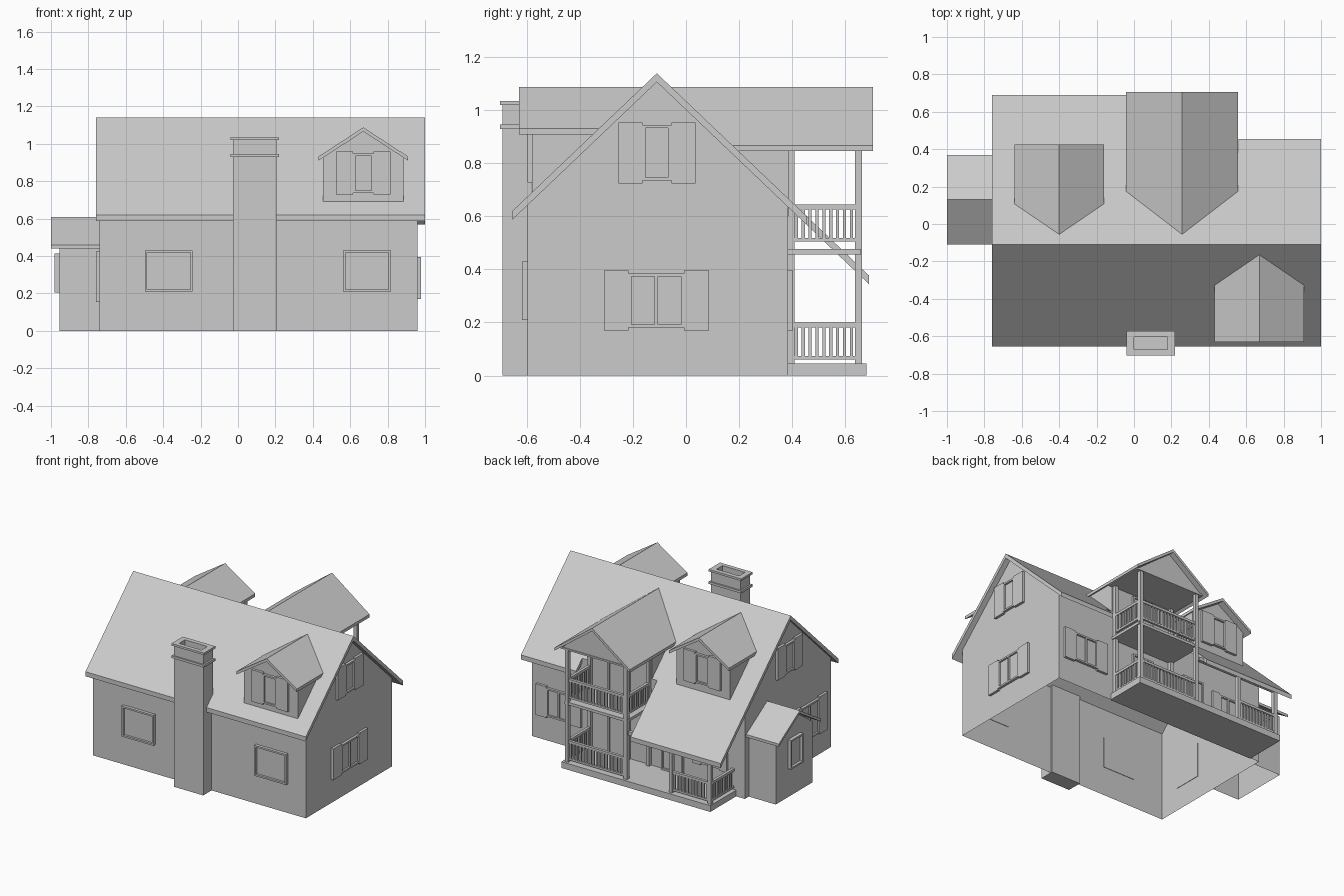
import bpy, bmesh
from math import radians, hypot, atan2
from mathutils import Matrix, Vector

if "Cube" in bpy.data.objects:
    bpy.data.objects.remove(bpy.data.objects["Cube"])

RIDGE_Y, RIDGE_Z, SLOPE = -0.11, 1.14, 0.953


def finish(name, bm, recalc=True):
    if recalc:
        bmesh.ops.recalc_face_normals(bm, faces=bm.faces)
    me = bpy.data.meshes.new(name)
    bm.to_mesh(me)
    bm.free()
    ob = bpy.data.objects.new(name, me)
    bpy.context.collection.objects.link(ob)
    return ob


def add_box(bm, x0, x1, y0, y1, z0, z1):
    m = Matrix.Translation(((x0 + x1) / 2, (y0 + y1) / 2, (z0 + z1) / 2))
    m = m @ Matrix.Diagonal((x1 - x0, y1 - y0, z1 - z0, 1))
    bmesh.ops.create_cube(bm, size=1, matrix=m)


def boxes(name, *dims):
    bm = bmesh.new()
    for d in dims:
        add_box(bm, *d)
    return finish(name, bm)


def prism(name, polys, offset, open_bottom=False):
    """Extrude each polygon along offset into a closed solid."""
    bm = bmesh.new()
    for pts in polys:
        f = bm.faces.new([bm.verts.new(p) for p in pts])
        r = bmesh.ops.extrude_face_region(bm, geom=[f], use_keep_orig=True)
        vs = [g for g in r["geom"] if isinstance(g, bmesh.types.BMVert)]
        bmesh.ops.translate(bm, verts=vs, vec=offset)
    if open_bottom:
        low = [f for f in bm.faces if all(v.co.z < 1e-4 for v in f.verts)]
        bmesh.ops.delete(bm, geom=low, context="FACES")
    return finish(name, bm)


def roof_z(y):
    return RIDGE_Z - SLOPE * abs(y - RIDGE_Y)


def roof_dist(z):
    return (RIDGE_Z - z) / SLOPE


def dormer(name, xc, half, zr, ze, y_end, wall_half, y_wall, z_base):
    """Gabled roof running into the main slope, with a wall underneath."""
    s = 1 if y_end > RIDGE_Y else -1
    yr, ye = (RIDGE_Y + s * roof_dist(z) for z in (zr, ze))
    halves = [[(xc, y_end, zr), (xc + d * half, y_end, ze),
               (xc + d * half, ye, ze), (xc, yr, zr)] for d in (-1, 1)]
    prism(name + "_roof", halves, (0, 0, -0.022))
    zt = zr - 0.02 - (zr - ze) / half * wall_half
    yt = RIDGE_Y + s * roof_dist(zt)
    bm = bmesh.new()
    V = lambda x, y, z: bm.verts.new((x, y, z))
    a, b = V(xc - wall_half, y_wall, z_base), V(xc + wall_half, y_wall, z_base)
    c, d = V(xc + wall_half, y_wall, zt), V(xc - wall_half, y_wall, zt)
    bm.faces.new((a, b, c, V(xc, y_wall, zr - 0.02), d))
    bm.faces.new((b, V(xc + wall_half, yt, zt), c))
    bm.faces.new((a, d, V(xc - wall_half, yt, zt)))
    finish(name + "_walls", bm)


def window(name, loc, rot, w, h, panes=1, shutter=0.0, depth=0.018):
    """Framed window or door; local -y points outwards, loc is its centre."""
    bm = bmesh.new()
    t = 0.012
    add_box(bm, -w / 2, w / 2, -0.006, 0.003, -h / 2, h / 2)
    for s in (-1, 1):
        x, z = s * (w / 2 - t / 2), s * (h / 2 - t / 2)
        add_box(bm, x - t / 2, x + t / 2, -depth, 0, -h / 2, h / 2)
        add_box(bm, -w / 2, w / 2, -depth, 0, z - t / 2, z + t / 2)
        if shutter:
            x = s * (w / 2 + shutter / 2)
            add_box(bm, x - shutter / 2, x + shutter / 2, -depth, 0, -h / 2 - .01, h / 2 + .01)
    for i in range(1, panes):
        x = -w / 2 + w * i / panes
        add_box(bm, x - t / 2, x + t / 2, -depth, 0, -h / 2, h / 2)
    ob = finish(name, bm)
    ob.location = loc
    ob.rotation_euler.z = radians(rot)


def railing(name, p, q, z0, z1):
    """Two rails with evenly spaced balusters between plan points p and q."""
    length = hypot(q[0] - p[0], q[1] - p[1])
    bm = bmesh.new()
    add_box(bm, 0, length, -0.01, 0.01, z1 - 0.018, z1)
    add_box(bm, 0, length, -0.008, 0.008, z0, z0 + 0.014)
    n = round(length / 0.026)
    for i in range(1, n):
        x = length * i / n
        add_box(bm, x - 0.006, x + 0.006, -0.006, 0.006, z0, z1 - 0.01)
    ob = finish(name, bm)
    ob.location = (p[0], p[1], 0)
    ob.rotation_euler.z = atan2(q[1] - p[1], q[0] - p[0])


# main walls: gabled shell, open underneath
prism("house_walls", [[(-0.74, -0.597, 0), (-0.74, 0.385, 0), (-0.74, 0.385, roof_z(0.385) - 0.03),
                       (-0.74, RIDGE_Y, 1.11), (-0.74, -0.597, roof_z(-0.597) - 0.03)]],
      (1.70, 0, 0), open_bottom=True)

# main roof: plan outlines dropped onto the slopes
front = [(-0.76, -0.11), (1, -0.11), (1, -0.655), (-0.76, -0.655)]
back = [(-0.76, -0.11), (-0.76, 0.69), (-0.04, 0.69), (-0.04, 0.385),
        (0.56, 0.385), (0.56, 0.455), (1, 0.455), (1, -0.11)]
prism("main_roof", [[(x, y, roof_z(y)) for x, y in o] for o in (front, back)], (0, 0, -0.033))

# dormers and the balcony gable
dormer("front_dormer", 0.67, 0.24, 1.088, 0.932, -0.63, 0.215, -0.58, 0.67)
dormer("back_dormer", -0.40, 0.24, 1.088, 0.932, 0.425, 0.215, 0.375, 0.66)
dormer("balcony_gable", 0.257, 0.30, 1.088, 0.868, 0.705, 0.255, 0.387, 0.60)

# side annex with its own ridge along x
prism("annex_walls", [[(-0.955, -0.08, 0), (-0.955, 0.34, 0), (-0.955, 0.34, 0.44),
                       (-0.955, 0.13, 0.59), (-0.955, -0.08, 0.44)]], (0.215, 0, 0), open_bottom=True)
prism("annex_roof", [[(-1, 0.13, 0.61), (-1, y, 0.46), (-0.735, y, 0.46), (-0.735, 0.13, 0.61)]
                     for y in (-0.11, 0.37)], (0, 0, -0.02))

# chimney: shaft, hollow rim and two collars
boxes("chimney", (-0.028, 0.207, -0.692, -0.583, 0, 0.98),
      (-0.028, 0.0, -0.692, -0.583, 0.98, 1.035), (0.18, 0.207, -0.692, -0.583, 0.98, 1.035),
      (0, 0.18, -0.692, -0.672, 0.98, 1.035), (0, 0.18, -0.605, -0.583, 0.98, 1.035))
boxes("chimney_collar", (-0.04, 0.22, -0.702, -0.573, 0.93, 0.947))
boxes("chimney_cap", (-0.04, 0.0, -0.702, -0.573, 1.02, 1.035), (0.18, 0.22, -0.702, -0.573, 1.02, 1.035),
      (0, 0.18, -0.702, -0.672, 1.02, 1.035), (0, 0.18, -0.605, -0.573, 1.02, 1.035))

# porch deck, balcony floor, ceiling and pediment
boxes("porch_deck", (-0.67, 0.52, 0.38, 0.68, 0, 0.045))
boxes("balcony_floor", (0.005, 0.51, 0.38, 0.66, 0.457, 0.477))
boxes("balcony_ceiling", (-0.02, 0.535, 0.38, 0.67, 0.855, 0.867))
prism("pediment", [[(-0.01, 0.645, 0.866), (0.524, 0.645, 0.866), (0.257, 0.645, 1.068)]], (0, 0.02, 0))

# posts
for i, (x, y, top) in enumerate([(0.49, 0.65, 0.86), (0.02, 0.65, 0.86), (0.49, 0.397, 0.86),
                                 (0.02, 0.397, 0.86), (-0.34, 0.65, 0.40), (-0.65, 0.65, 0.40)]):
    boxes(f"porch_post_{i}", (x - 0.013, x + 0.013, y - 0.013, y + 0.013, 0.04, top))
boxes("low_porch_beam", (-0.67, 0.0, 0.638, 0.662, 0.37, 0.395))

# railings
for lvl, z0, z1 in (("lower", 0.06, 0.20), ("upper", 0.505, 0.645)):
    railing(f"{lvl}_front_railing", (0.02, 0.65), (0.49, 0.65), z0, z1)
    railing(f"{lvl}_right_railing", (0.49, 0.39), (0.49, 0.65), z0, z1)
railing("upper_left_railing", (0.02, 0.39), (0.02, 0.65), 0.505, 0.645)
railing("low_porch_front_railing", (-0.65, 0.65), (-0.34, 0.65), 0.06, 0.20)
railing("low_porch_side_railing", (-0.65, 0.39), (-0.65, 0.65), 0.06, 0.20)

# windows
for x in (-0.37, 0.69):
    window("front_window", (x, -0.597, 0.32), 0, 0.255, 0.22, depth=0.022)
window("right_window", (0.96, -0.112, 0.283), 90, 0.21, 0.205, 2, 0.093)
window("left_window", (-0.74, -0.34, 0.29), -90, 0.21, 0.25, 2, 0.093)
for x, r in ((0.96, 90), (-0.74, -90)):
    window("attic_window", (x, RIDGE_Y, 0.84), r, 0.11, 0.21, 1, 0.09)
window("annex_window", (-0.955, 0.13, 0.31), -90, 0.14, 0.21, depth=0.025)
window("front_dormer_window", (0.67, -0.58, 0.843), 0, 0.11, 0.21, 1, 0.09)
window("back_dormer_window", (-0.40, 0.375, 0.843), 180, 0.11, 0.21, 1, 0.09)
window("back_window", (0.74, 0.385, 0.283), 180, 0.19, 0.205, 2, 0.085)
window("porch_window", (-0.47, 0.385, 0.27), 180, 0.15, 0.2, 2, 0.06)

# doors
for name, x, z in (("porch_door", -0.17, 0.225), ("gable_door", 0.257, 0.225), ("balcony_door", 0.257, 0.66)):
    window(name, (x, 0.387, z), 180, 0.17, 0.36, 1)
